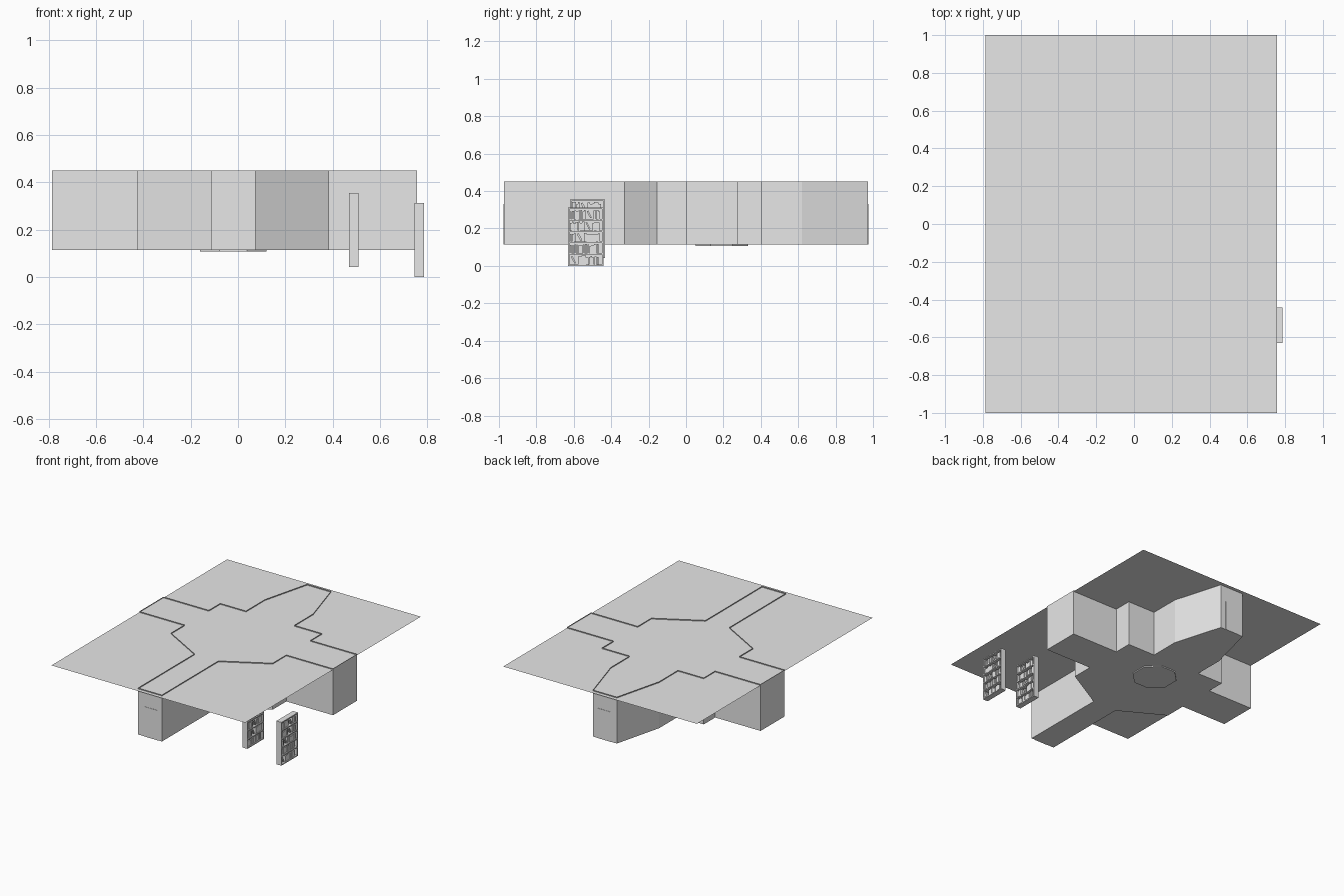
import bpy
import bmesh
import math
import random
from mathutils import Matrix, Vector

random.seed(7)

cube = bpy.data.objects.get("Cube")
if cube:
    bpy.data.objects.remove(cube, do_unlink=True)

# One plain grey for everything
grey = bpy.data.materials.new("plain_grey")
grey.use_nodes = True
tone = (0.8, 0.8, 0.8, 1)
grey.diffuse_color = tone
grey.node_tree.nodes["Principled BSDF"].inputs["Base Color"].default_value = tone

FLOOR, GROUND, RIM = 0.115, 0.443, 0.45


def finish(bm, name):
    """Turn a bmesh into a named, flat-shaded object."""
    mesh = bpy.data.meshes.new(name)
    bm.to_mesh(mesh)
    bm.free()
    mesh.materials.append(grey)
    obj = bpy.data.objects.new(name, mesh)
    bpy.context.collection.objects.link(obj)
    return obj


def add_box(bm, low, high, lean=0.0):
    """Add a box between two corners, optionally leaning sideways in y."""
    low, high = Vector(low), Vector(high)
    size = high - low
    matrix = (Matrix.Translation((low + high) / 2)
              @ Matrix.Rotation(lean, 4, "X")
              @ Matrix.Diagonal((size.x, size.y, size.z, 1)))
    bmesh.ops.create_cube(bm, size=1, matrix=matrix)


# Ground sheet around and over the sunken room
bm = bmesh.new()
left, right = -0.787, 0.757
corners = [(left, -1), (right, -1), (right, 1), (left, 1)]
bm.faces.new([bm.verts.new((x, y, GROUND)) for x, y in corners])
finish(bm, "ground_sheet")

# Room outline, counter-clockwise from the front passage
end = 0.973
outline = [
    (-0.115, -end), (0.075, -end), (0.075, -0.33), (0.385, -0.155),
    (0.385, 0), (right, 0), (right, 0.275), (0.385, 0.275),
    (0.385, 0.405), (0.165, 0.405), (0.165, 0.62), (0.06, end),
    (-0.13, end), (-0.22, 0.62), (-0.22, 0.405), (-0.425, 0.405),
    (-0.425, 0.275), (left, 0.275), (left, 0), (-0.425, 0),
    (-0.425, -0.155), (-0.115, -0.33),
]

# Floor facing down, with walls rising just past the ground sheet
bm = bmesh.new()
lower = [bm.verts.new((x, y, FLOOR)) for x, y in outline]
upper = [bm.verts.new((x, y, RIM)) for x, y in outline]
bm.faces.new(lower[::-1])
for i in range(len(outline)):
    j = (i + 1) % len(outline)
    bm.faces.new((lower[i], lower[j], upper[j], upper[i]))
finish(bm, "room_walls_and_floor")

# Octagonal pit under the middle of the floor
bm = bmesh.new()
bmesh.ops.create_cone(
    bm, cap_ends=True, segments=8, radius1=0.152, radius2=0.152, depth=0.008,
    matrix=Matrix.Translation((-0.02, 0.19, FLOOR - 0.004))
    @ Matrix.Rotation(math.pi / 8, 4, "Z"))
finish(bm, "floor_octagon")

# Thin door panels on the front and back passages
for name, x, y in (("front_door", -0.012, -end), ("back_door", -0.035, end)):
    bm = bmesh.new()
    add_box(bm, (x - 0.053, y - 0.002, FLOOR), (x + 0.053, y + 0.002, 0.33))
    finish(bm, name)


def bookcase(name, x, y, z):
    """Bookcase facing +x with its low back corner at x, y, z."""
    depth, width, height, board, rows = 0.04, 0.188, 0.312, 0.008, 5
    front, far, top = x + depth, y + width, z + height
    pitch = (height - board) / rows

    # Back, sides and shelf boards
    bm = bmesh.new()
    add_box(bm, (x, y, z), (x + board / 2, far, top))
    add_box(bm, (x, y, z), (front, y + board, top))
    add_box(bm, (x, far - board, z), (front, far, top))
    for row in range(rows + 1):
        base = z + row * pitch
        add_box(bm, (x, y + board, base), (front, far - board, base + board))
    finish(bm, name + "_frame")

    # Rows of upright books, with a leaning one after some gaps
    bm = bmesh.new()
    for row in range(rows):
        base = z + row * pitch + board
        room = pitch - board
        place = y + board + 0.002
        limit = far - board - 0.002
        while place < limit - 0.015:
            thick = random.uniform(0.007, 0.014)
            tall = room * random.uniform(0.7, 0.92)
            out = front - random.uniform(0.004, 0.01)
            if random.random() < 0.08 and place < limit - 0.05:
                start = place + 0.014
                add_box(bm, (x + board, start, base + 0.003),
                        (out, start + thick, base + room * 0.85), math.radians(28))
                place += 0.042
            else:
                add_box(bm, (x + board, place, base),
                        (out, place + thick, base + tall))
                place += thick + 0.001
    finish(bm, name + "_books")


bookcase("outer_bookcase", 0.747, -0.63, 0)
bookcase("inner_bookcase", 0.469, -0.62, 0.043)
